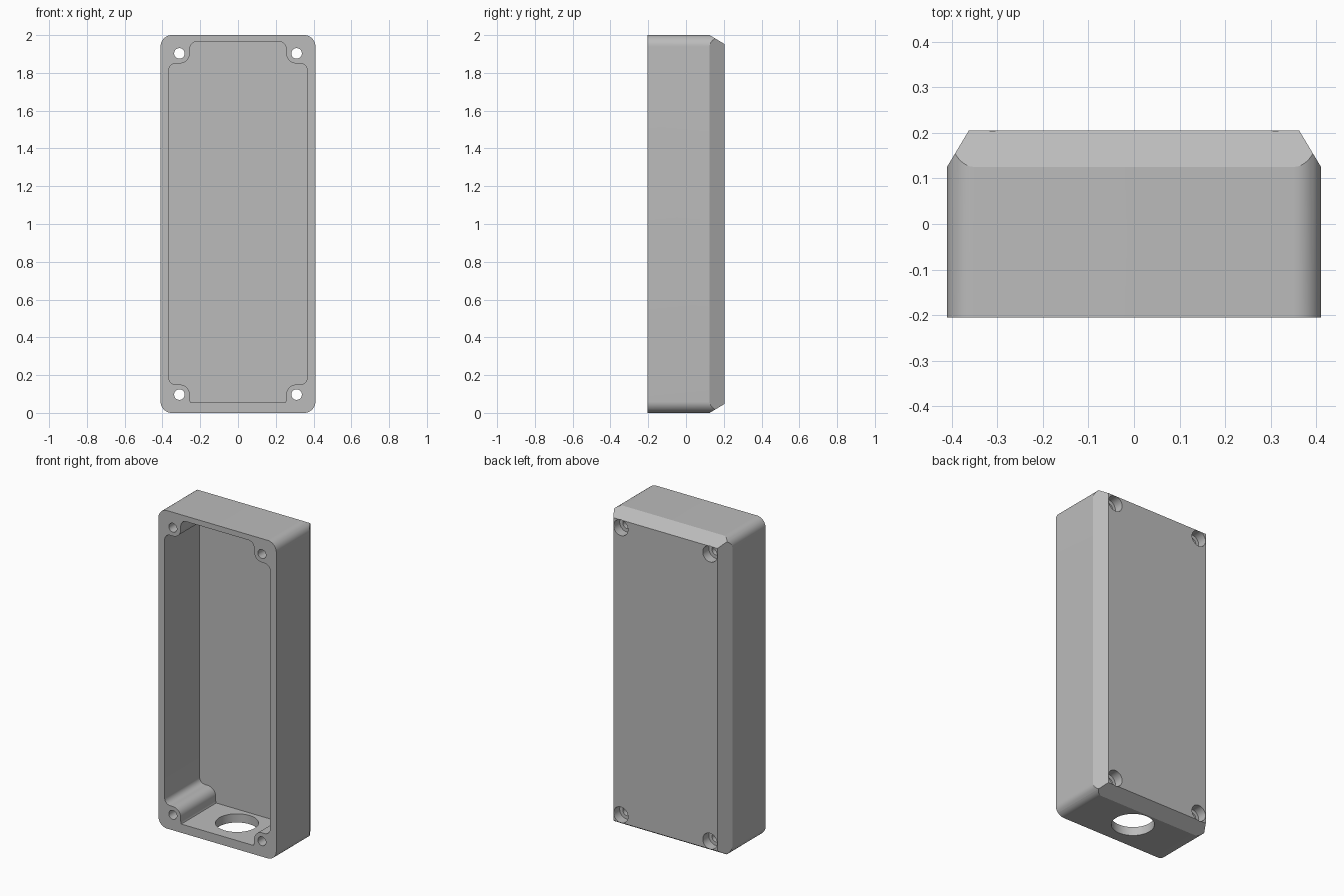
import bpy, bmesh, math

if "Cube" in bpy.data.objects:
    bpy.data.objects.remove(bpy.data.objects["Cube"], do_unlink=True)

W, D, H = 0.41, 0.205, 2.0        # half width, half depth, height
CHAMFER_Y, INSET = 0.125, 0.048   # where the back bevel begins, its inset
WALL_Y = 0.142                    # inner face of the back wall
POST_X, POST_Z = 0.31, 1.903      # screw post centre

grey = bpy.data.materials.new("plain grey")
grey.diffuse_color = (0.5, 0.5, 0.5, 1)
grey.use_nodes = True
grey.node_tree.nodes["Principled BSDF"].inputs["Base Color"].default_value = (0.5, 0.5, 0.5, 1)


def arc(cx, cz, r, a0, a1, n=10):
    return [(cx + r * math.cos(math.radians(a0 + (a1 - a0) * i / n)),
             cz + r * math.sin(math.radians(a0 + (a1 - a0) * i / n))) for i in range(n + 1)]


def four_way(quarter):
    """Mirror the upper right quarter outline into a closed loop."""
    right = quarter + [(x, H - z) for x, z in reversed(quarter)]
    return right + [(-x, z) for x, z in reversed(right)]


def loft(name, rings):
    """Solid through equal-length (outline, y) rings, capped at both ends."""
    bm = bmesh.new()
    loops = [[bm.verts.new((x, y, z)) for x, z in pts] for pts, y in rings]
    n = len(loops[0])
    for a, b in zip(loops, loops[1:]):
        for i in range(n):
            j = (i + 1) % n
            bm.faces.new((a[i], a[j], b[j], b[i]))
    bm.faces.new(loops[0])
    bm.faces.new(loops[-1])
    bmesh.ops.recalc_face_normals(bm, faces=bm.faces)
    mesh = bpy.data.meshes.new(name)
    bm.to_mesh(mesh)
    bm.free()
    mesh.materials.append(grey)
    ob = bpy.data.objects.new(name, mesh)
    bpy.context.collection.objects.link(ob)
    return ob


def combine(target, tool, operation):
    tool.hide_render = True
    mod = target.modifiers.new(tool.name, "BOOLEAN")
    mod.operation, mod.solver, mod.object = operation, "EXACT", tool
    bpy.context.view_layer.objects.active = target
    bpy.ops.object.modifier_apply(modifier=mod.name)
    bpy.data.objects.remove(tool, do_unlink=True)


def rod(name, x, z, r, y0, y1):
    circle = arc(x, z, r, 0, 360, 32)[:-1]
    return loft(name, [(circle, y0), (circle, y1)])


def rectangle(grow):
    return four_way([(W + grow, H + grow)])


# Rounded body with a flat bevel around the back
outline = four_way(arc(W - 0.06, H - 0.06, 0.06, 90, 0, 12))
enclosure = loft("enclosure", [(outline, -D), (outline, D)])
slope = INSET / (D - CHAMFER_Y)
reach = 0.1
bevel = loft("bevel_shape", [(rectangle(reach), -D - reach),
                             (rectangle(reach), CHAMFER_Y - reach / slope),
                             (rectangle(-INSET - 0.02 * slope), D + 0.02)])
combine(enclosure, bevel, "INTERSECT")

# Open cavity that flows around the four screw posts, thicker floor
quarter = (arc(0.217, 1.928, 0.038, 90, 0)
           + arc(POST_X, 1.905, 0.055, 180, 270)
           + arc(0.329, 1.812, 0.038, 90, 0))
cavity_outline = [p for p in four_way(quarter) if p[1] > 0.052]
combine(enclosure, loft("cavity", [(cavity_outline, -D - 0.1), (cavity_outline, WALL_Y)]), "DIFFERENCE")

# Screw holes with counterbores in the back
for x in (-POST_X, POST_X):
    for z in (POST_Z, H - POST_Z):
        combine(enclosure, rod("screw_hole", x, z, 0.028, -D - 0.1, D + 0.1), "DIFFERENCE")
        combine(enclosure, rod("counterbore", x, z, 0.05, D - 0.06, D + 0.1), "DIFFERENCE")

# Round cable opening through the floor
bpy.ops.mesh.primitive_cylinder_add(vertices=48, radius=0.123, depth=0.3, location=(0, -0.01, 0))
opening = bpy.context.object
opening.name = "cable_opening"
combine(enclosure, opening, "DIFFERENCE")

# Smooth curves, crisp edges
bpy.ops.object.select_all(action="DESELECT")
enclosure.select_set(True)
bpy.context.view_layer.objects.active = enclosure
bpy.ops.object.shade_smooth_by_angle(angle=math.radians(25))
